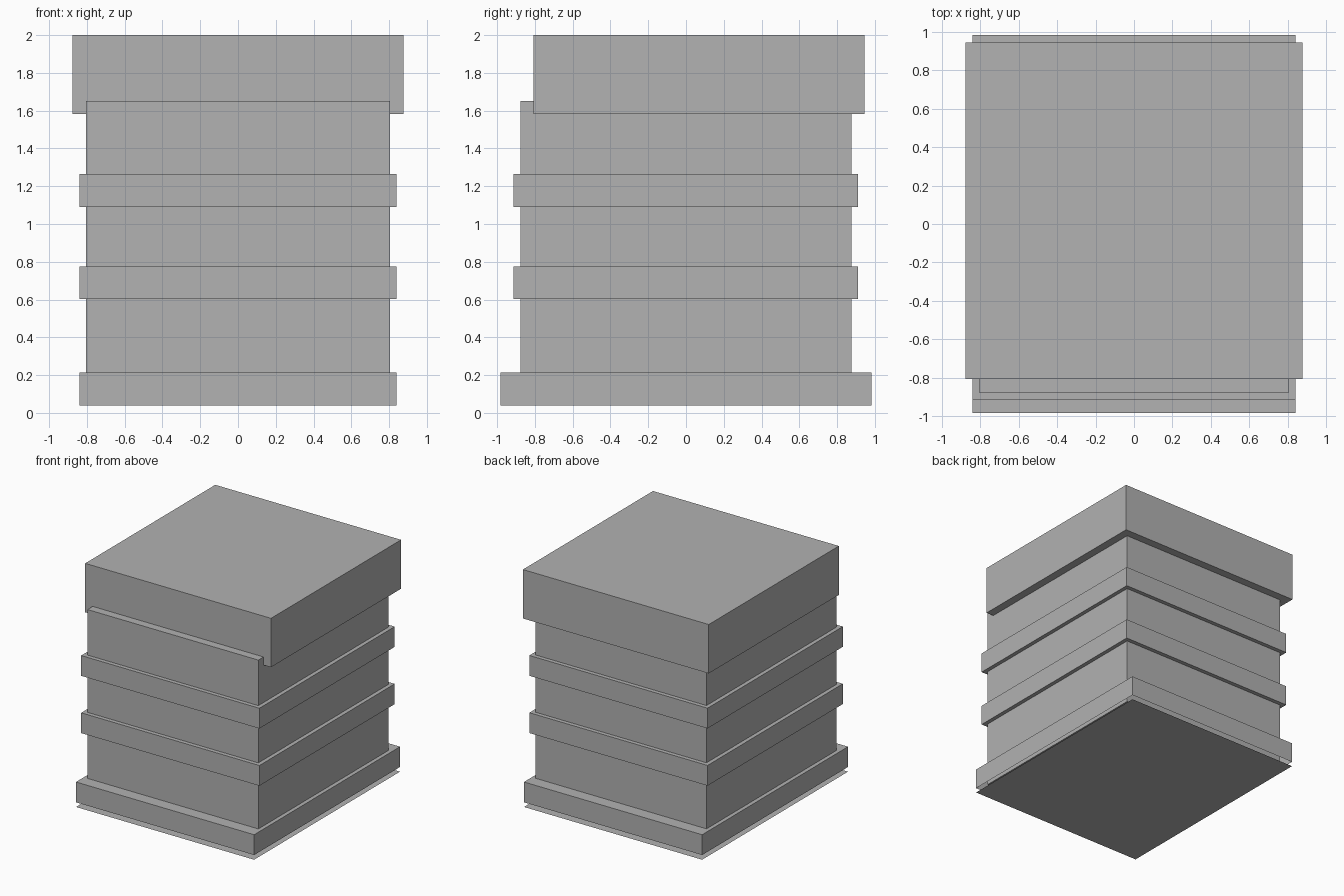
import bpy
import bmesh

if "Cube" in bpy.data.objects:
    bpy.data.objects.remove(bpy.data.objects["Cube"])

grey = bpy.data.materials.new("plain grey")
grey.diffuse_color = (0.445, 0.445, 0.445, 1.0)
grey.use_nodes = True
grey.node_tree.nodes["Principled BSDF"].inputs["Base Color"].default_value = grey.diffuse_color


def box(name, x, y0, y1, z0, z1, drop_bottom=0.0):
    """Box spanning -x..x, y0..y1, z0..z1; drop_bottom detaches and lowers the underside."""
    bm = bmesh.new()
    bmesh.ops.create_cube(bm, size=1.0)
    for v in bm.verts:
        v.co.x *= 2 * x
        v.co.y = y0 + (v.co.y + 0.5) * (y1 - y0)
        v.co.z = z0 + (v.co.z + 0.5) * (z1 - z0)
    if drop_bottom:
        bm.normal_update()
        under = [f for f in bm.faces if f.normal.z < -0.9]
        loose = bmesh.ops.split(bm, geom=under)["geom"]
        for v in (g for g in loose if isinstance(g, bmesh.types.BMVert)):
            v.co.z -= drop_bottom
    mesh = bpy.data.meshes.new(name)
    bm.to_mesh(mesh)
    bm.free()
    mesh.materials.append(grey)
    bpy.context.collection.objects.link(bpy.data.objects.new(name, mesh))


# Main column
box("body", 0.806, -0.877, 0.875, 0.04, 1.652)

# Two bands around the column
for name, z in (("lower_band", 0.603), ("upper_band", 1.091)):
    box(name, 0.84, -0.912, 0.91, z, z + 0.173)

# Foot with its separate thin sheet on the floor
box("foot", 0.84, -0.982, 0.982, 0.04, 0.213, drop_bottom=0.04)

# Overhanging cap, set slightly back
box("cap", 0.876, -0.807, 0.945, 1.583, 2.0)
